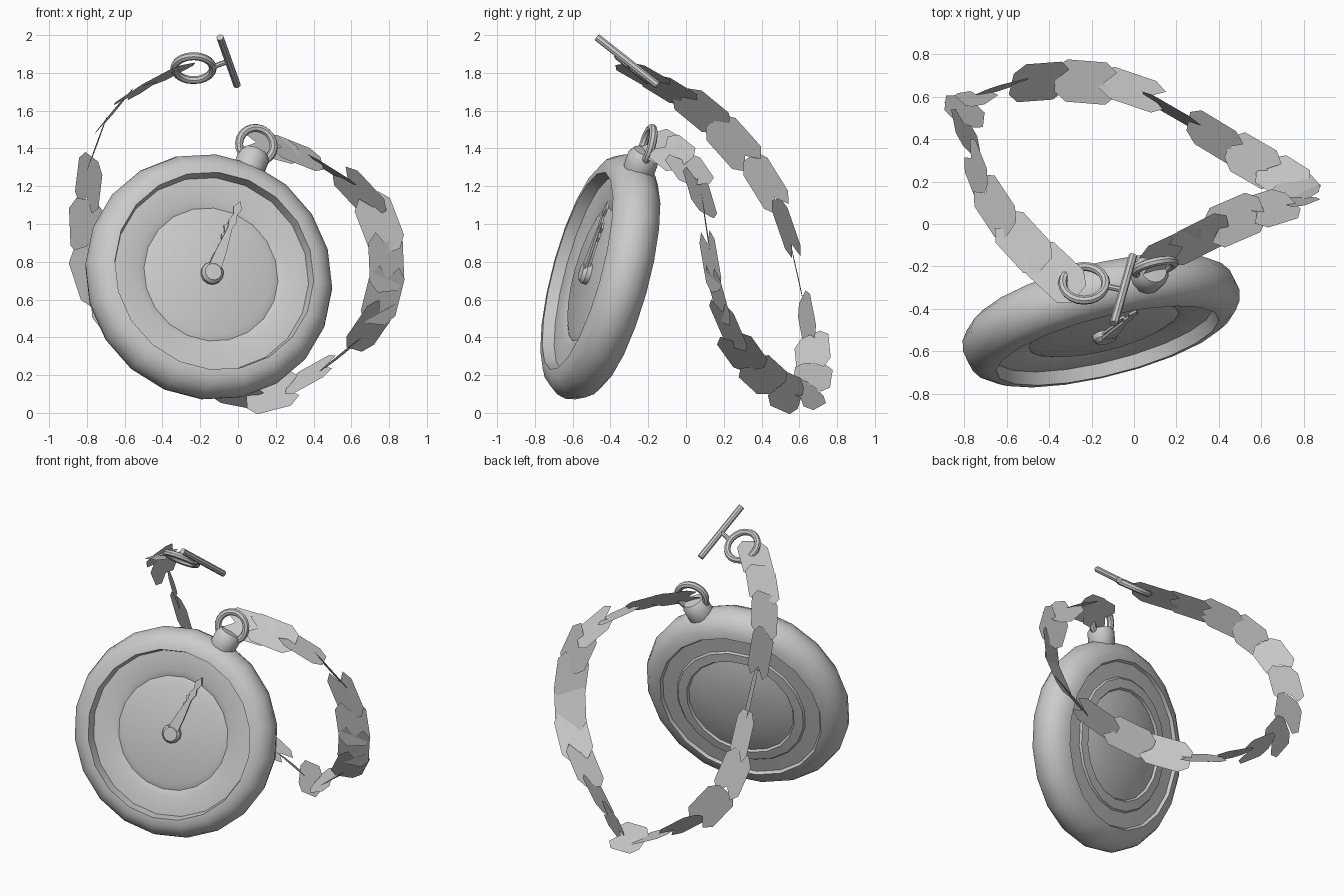
import bpy, bmesh, math
from mathutils import Vector, Matrix

if "Cube" in bpy.data.objects:
    bpy.data.objects.remove(bpy.data.objects["Cube"])

metal = bpy.data.materials.new("grey_metal")
metal.diffuse_color = (0.6, 0.6, 0.6, 1)
metal.use_nodes = True
metal.node_tree.nodes["Principled BSDF"].inputs["Base Color"].default_value = metal.diffuse_color


def finish(name, bm, matrix=Matrix(), smooth=True):
    bmesh.ops.recalc_face_normals(bm, faces=bm.faces)
    mesh = bpy.data.meshes.new(name)
    bm.to_mesh(mesh)
    bm.free()
    mesh.materials.append(metal)
    ob = bpy.data.objects.new(name, mesh)
    bpy.context.collection.objects.link(ob)
    ob.matrix_world = matrix
    if smooth:
        bpy.ops.object.select_all(action='DESELECT')
        ob.select_set(True)
        bpy.context.view_layer.objects.active = ob
        bpy.ops.object.shade_smooth_by_angle(angle=math.radians(35))
    return ob


def frame(origin, normal, up):
    """Local z follows normal, local y follows up."""
    n = Vector(normal).normalized()
    u = Vector(up)
    u = (u - n * u.dot(n)).normalized()
    m = Matrix((u.cross(n), u, n)).transposed().to_4x4()
    m.translation = Vector(origin)
    return m


def lathe(name, profile, sides, matrix, closed=False):
    """Revolve (radius, height) points about local z."""
    bm = bmesh.new()
    rings = []
    for r, h in profile:
        if r == 0:
            rings.append([bm.verts.new((0, 0, h))] * sides)
        else:
            rings.append([bm.verts.new((r * math.cos(a), r * math.sin(a), h))
                          for a in (2 * math.pi * i / sides for i in range(sides))])
    pairs = list(zip(rings, rings[1:]))
    if closed:
        pairs.append((rings[-1], rings[0]))
    for a, b in pairs:
        for i in range(sides):
            j = (i + 1) % sides
            quad = list(dict.fromkeys((a[i], a[j], b[j], b[i])))
            bm.faces.new(quad)
    return finish(name, bm, matrix)


def torus(name, major, minor, matrix, sides=20):
    prof = [(major + minor * math.cos(k * math.pi / 4), minor * math.sin(k * math.pi / 4))
            for k in range(8)]
    return lathe(name, prof, sides, matrix, True)


def rod(name, a, b, radius, sides=8):
    a, b = Vector(a), Vector(b)
    m = frame(a, b - a, (0.3, 0.9, 0.2))
    return lathe(name, [(0, 0), (radius, 0), (radius, (b - a).length), (0, (b - a).length)], sides, m)


# Watch case with recessed dial, shallow dial groove and stepped back
watch = frame((-0.155, -0.455, 0.72), (0.235, -0.938, 0.253), (0.33, 0.355, 0.875))
lathe("watch_case", [
    (0, .065), (.325, .065), (.365, .05), (.405, .065), (.528, .065),
    (.542, .127), (.585, .122), (.63, .095), (.66, .052), (.672, 0),
    (.66, -.052), (.63, -.095), (.585, -.125), (.54, -.136), (.528, -.117),
    (.43, -.122), (.42, -.133), (.36, -.138), (.35, -.124), (.31, -.134),
    (.24, -.15), (.14, -.161), (0, -.167)], 20, watch)

# Crown and bow at the top of the case
crown = watch @ Matrix.Translation((-.005, .61, 0)) @ Matrix.Rotation(-math.pi / 2, 4, 'X')
lathe("crown", [(0, 0), (.075, 0), (.085, .03), (.085, .11), (.065, .14), (0, .145)], 14, crown)
torus("bow_ring", .094, .022, watch @ Matrix.Translation((-.014, .783, 0)))

# Centre pin and two hands
lathe("centre_pin", [(0, .05), (.06, .05), (.06, .09), (.045, .108), (0, .11)], 12, watch)


def hand(name, length, height, angle):
    side = [(.036, 0), (.028, .3), (.012, .62), (.022, .72), (.01, .8), (.024, .9)]
    pts = side + [(0, 1)] + [(-x, y) for x, y in reversed(side)]
    bm = bmesh.new()
    f = bm.faces.new([bm.verts.new((x, y * length, height)) for x, y in pts])
    ext = bmesh.ops.extrude_face_region(bm, geom=[f])
    bmesh.ops.translate(bm, vec=(0, 0, .012),
                        verts=[g for g in ext["geom"] if isinstance(g, bmesh.types.BMVert)])
    finish(name, bm, watch @ Matrix.Rotation(angle, 4, 'Z'), False)


hand("minute_hand", .425, .092, 0)
hand("hour_hand", .30, .076, math.radians(2))

# Chain: centre of each flat link and the direction of its width
links = [
    ((.18, -.13, 1.41), (.3, -.5, -.6)), ((.31, -.07, 1.375), (.3, -.6, -.6)),
    ((.48, .02, 1.29), (.2, -.95, .03)), ((.645, .075, 1.165), (.6, -.6, .3)),
    ((.75, .105, 1.0), (1, 0, .2)), ((.785, .13, .80), (.87, .4, 0)),
    ((.765, .17, .62), (.9, .4, -.2)), ((.70, .225, .46), (.75, .65, -.2)),
    ((.56, .30, .32), (.35, .9, .2)), ((.38, .41, .20), (.3, .6, .6)),
    ((.18, .53, .11), (.1, .2, 1)), ((-.01, .635, .10), (0, -.75, .6)),
    ((-.23, .67, .19), (0, -1, .05)), ((-.45, .67, .32), (0, -.8, -.5)),
    ((-.64, .64, .49), (-.7, -.3, -.5)), ((-.77, .59, .73), (-1, 0, -.1)),
    ((-.80, .53, .98), (-.9, .4, .1)), ((-.79, .42, 1.22), (-.6, .6, .5)),
    ((-.745, .25, 1.43), (.25, .75, .6)), ((-.655, .08, 1.60), (.4, .8, .4)),
    ((-.52, -.09, 1.71), (.6, .75, .2)), ((-.37, -.23, 1.79), (.7, .7, .15)),
]
outline = [(-.165, .055), (-.11, .1), (.1, .1), (.16, .055),
           (.16, -.055), (.1, -.1), (-.11, -.1), (-.165, -.055), (-.095, 0)]
bm = bmesh.new()
for i, (c, w) in enumerate(links):
    c, w = Vector(c), Vector(w)
    t = Vector(links[min(i + 1, len(links) - 1)][0]) - Vector(links[max(i - 1, 0)][0])
    t.normalize()
    w = (w - t * w.dot(t)).normalized()
    bm.faces.new([bm.verts.new(c + t * a + w * b) for a, b in outline])
finish("chain_links", bm, smooth=False)

# End ring, short connector and toggle bar
torus("end_ring", .102, .021, frame((-.235, -.28, 1.825), (0, .62, .78), (1, 0, 0)))
rod("toggle_connector", (-.125, -.295, 1.835), (-.05, -.31, 1.862), .014)
rod("toggle_bar", (-.005, -.15, 1.735), (-.095, -.47, 1.988), .02)
